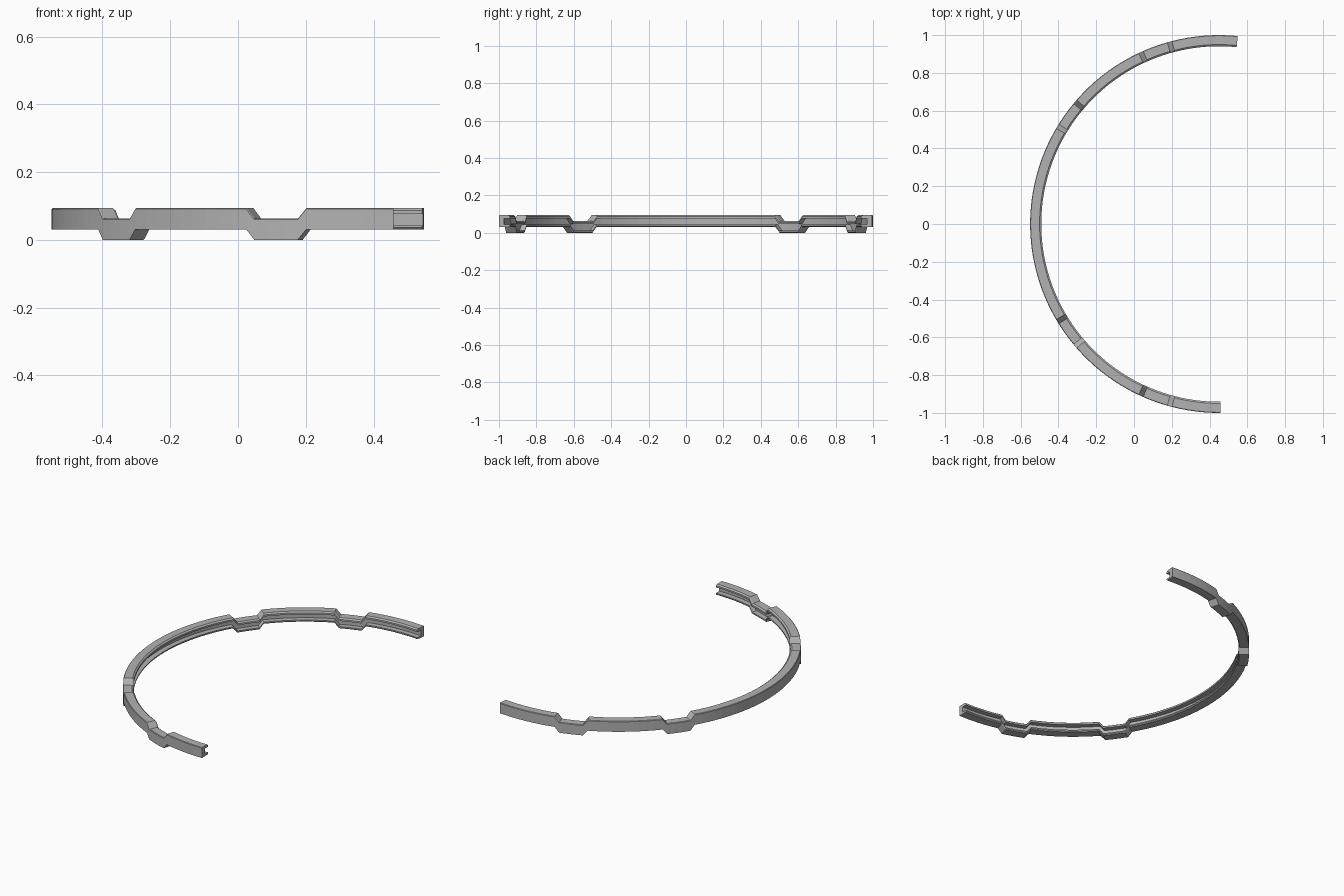
import bpy, bmesh, math

if "Cube" in bpy.data.objects:
    bpy.data.objects.remove(bpy.data.objects["Cube"])

CX = 0.45                       # centre of the arc on x
DROP = 0.031                    # depth of each stepped-down section
START, END = -5.7, 180.5        # sweep in degrees, measured from +y through -x to -y
RAMP = 1.5
DIPS = [(14.4, 25.2), (48.9, 59.6)]
DIPS += [(180 - b, 180 - a) for a, b in DIPS]

# Channel cross-section (radius, height), open towards the inside of the arc
PROFILE = [
    (1.000, 0.031), (1.000, 0.091), (0.997, 0.094), (0.950, 0.094),
    (0.941, 0.087), (0.941, 0.077), (0.972, 0.077), (0.972, 0.043),
    (0.941, 0.043), (0.941, 0.036), (0.946, 0.031),
]


def drop_at(deg):
    """How far the section is lowered at this angle."""
    for a, b in DIPS:
        if a < deg < b:
            return DROP * min(1, (deg - a) / RAMP, (b - deg) / RAMP)
    return 0.0


def sweep_angles():
    """Even steps between the ends and the corners of every dip."""
    keys = [START, END]
    for a, b in DIPS:
        keys += [a, a + RAMP, b - RAMP, b]
    keys.sort()
    out = [keys[0]]
    for k0, k1 in zip(keys, keys[1:]):
        n = max(1, round((k1 - k0) / 2.5))
        out += [k0 + (k1 - k0) * i / n for i in range(1, n + 1)]
    return out


# Curved rail: sweep the section along the arc
bm = bmesh.new()
rings = []
for deg in sweep_angles():
    t, d = math.radians(deg), drop_at(deg)
    rings.append([bm.verts.new((CX - r * math.sin(t), r * math.cos(t), z - d))
                  for r, z in PROFILE])
n = len(PROFILE)
for p, q in zip(rings, rings[1:]):
    for i in range(n):
        j = (i + 1) % n
        bm.faces.new((p[i], p[j], q[j], q[i]))

# End caps
bm.faces.new(rings[0])
bm.faces.new(rings[-1][::-1])
bmesh.ops.recalc_face_normals(bm, faces=bm.faces)

mesh = bpy.data.meshes.new("curved_rail")
bm.to_mesh(mesh)
bm.free()
rail = bpy.data.objects.new("curved_rail", mesh)
bpy.context.collection.objects.link(rail)

grey = bpy.data.materials.new("grey")
grey.diffuse_color = (0.45, 0.45, 0.45, 1)
grey.use_nodes = True
grey.node_tree.nodes["Principled BSDF"].inputs["Base Color"].default_value = grey.diffuse_color
mesh.materials.append(grey)
